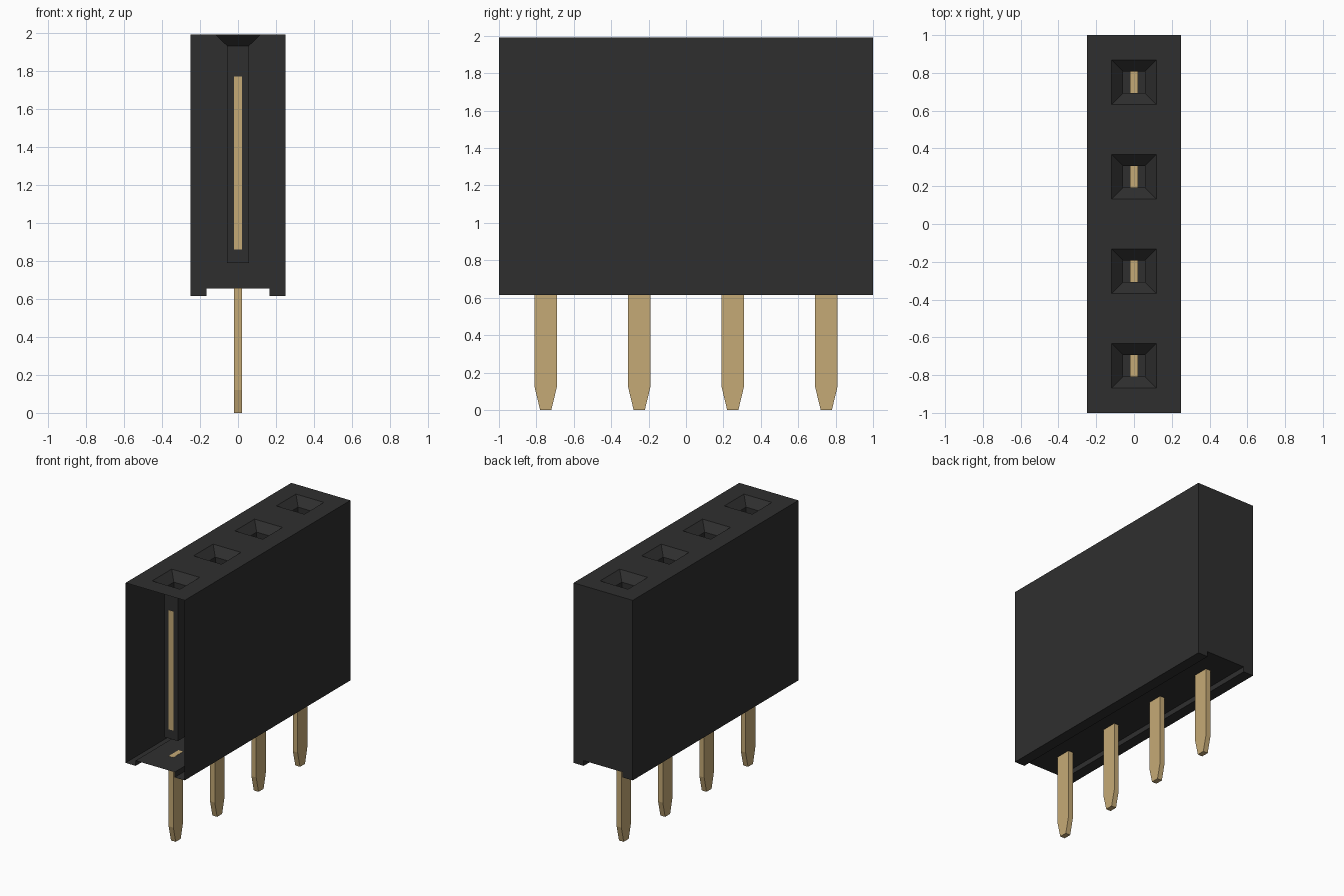
import bpy
import bmesh

cube = bpy.data.objects.get("Cube")
if cube:
    bpy.data.objects.remove(cube, do_unlink=True)


def material(name, rgb):
    m = bpy.data.materials.new(name)
    m.use_nodes = True
    m.diffuse_color = (*rgb, 1)
    m.node_tree.nodes["Principled BSDF"].inputs["Base Color"].default_value = (*rgb, 1)
    return m


black = material("black plastic", (0.028, 0.028, 0.028))
gold = material("gold metal", (0.56, 0.40, 0.18))


def finish(name, bm, mat):
    mesh = bpy.data.meshes.new(name)
    bm.to_mesh(mesh)
    bm.free()
    mesh.materials.append(mat)
    obj = bpy.data.objects.new(name, mesh)
    bpy.context.collection.objects.link(obj)
    return obj


def add_face(bm, points):
    return bm.faces.new([bm.verts.new(p) for p in points])


HALF_X, TOP, BASE, FLOOR = 0.25, 1.99, 0.615, 0.655
MOUTH, THROAT, PIN_Y, PIN_X = 0.118, 0.057, 0.059, 0.02
CENTRES = [-0.75, -0.25, 0.25, 0.75]

# Housing: thin shell, open at the front, with a channel along its underside
bm = bmesh.new()
profile = [(HALF_X, TOP), (HALF_X, BASE), (0.165, BASE), (0.165, FLOOR),
           (-0.165, FLOOR), (-0.165, BASE), (-HALF_X, BASE), (-HALF_X, TOP)]
for (xa, za), (xb, zb) in zip(profile, profile[1:]):
    add_face(bm, [(xa, -1, za), (xb, -1, zb), (xb, 1, zb), (xa, 1, za)])
add_face(bm, [(x, 1, z) for x, z in profile])

# Top plate, leaving a square opening over each contact
xs = [-HALF_X, -MOUTH, MOUTH, HALF_X]
ys = [-1] + [c + s * MOUTH for c in CENTRES for s in (-1, 1)] + [1]
for i in range(3):
    for j in range(len(ys) - 1):
        if i == 1 and j % 2 == 1:
            continue
        add_face(bm, [(xs[i], ys[j], TOP), (xs[i + 1], ys[j], TOP),
                      (xs[i + 1], ys[j + 1], TOP), (xs[i], ys[j + 1], TOP)])
bmesh.ops.remove_doubles(bm, verts=bm.verts, dist=0.0001)
finish("housing", bm, black)


# Sockets: funnel mouth leading to a straight closed shaft
def socket(name, cy):
    bm = bmesh.new()
    rings = []
    for r, z in ((MOUTH, TOP), (THROAT, 1.93), (THROAT, 0.79)):
        rings.append([bm.verts.new((sx * r, cy + sy * r, z))
                      for sx, sy in ((-1, -1), (1, -1), (1, 1), (-1, 1))])
    for a, b in zip(rings, rings[1:]):
        for i in range(4):
            j = (i + 1) % 4
            bm.faces.new([a[i], a[j], b[j], b[i]])
    bm.faces.new(rings[-1])
    finish(name, bm, black)


# Flat blade: a side outline given a thickness across x
def blade(name, cy, outline, mat):
    bm = bmesh.new()
    f = add_face(bm, [(-PIN_X, cy + y, z) for y, z in outline])
    ext = bmesh.ops.extrude_face_region(bm, geom=[f], use_keep_orig=True)
    moved = [v for v in ext["geom"] if isinstance(v, bmesh.types.BMVert)]
    bmesh.ops.translate(bm, verts=moved, vec=(2 * PIN_X, 0, 0))
    bmesh.ops.recalc_face_normals(bm, faces=bm.faces)
    finish(name, bm, mat)


def rectangle(z0, z1):
    return [(-PIN_Y, z0), (PIN_Y, z0), (PIN_Y, z1), (-PIN_Y, z1)]


leg = [(-0.03, 0), (0.03, 0), (PIN_Y, 0.12), (PIN_Y, FLOOR + 0.001),
       (-PIN_Y, FLOOR + 0.001), (-PIN_Y, 0.12)]

for n, cy in enumerate(CENTRES, 1):
    socket(f"socket_{n}", cy)
    blade(f"pin_leg_{n}", cy, leg, gold)
    blade(f"contact_{n}", cy, rectangle(0.86, 1.77), gold)
    blade(f"contact_seat_{n}", cy, rectangle(0.79, 0.86), black)
